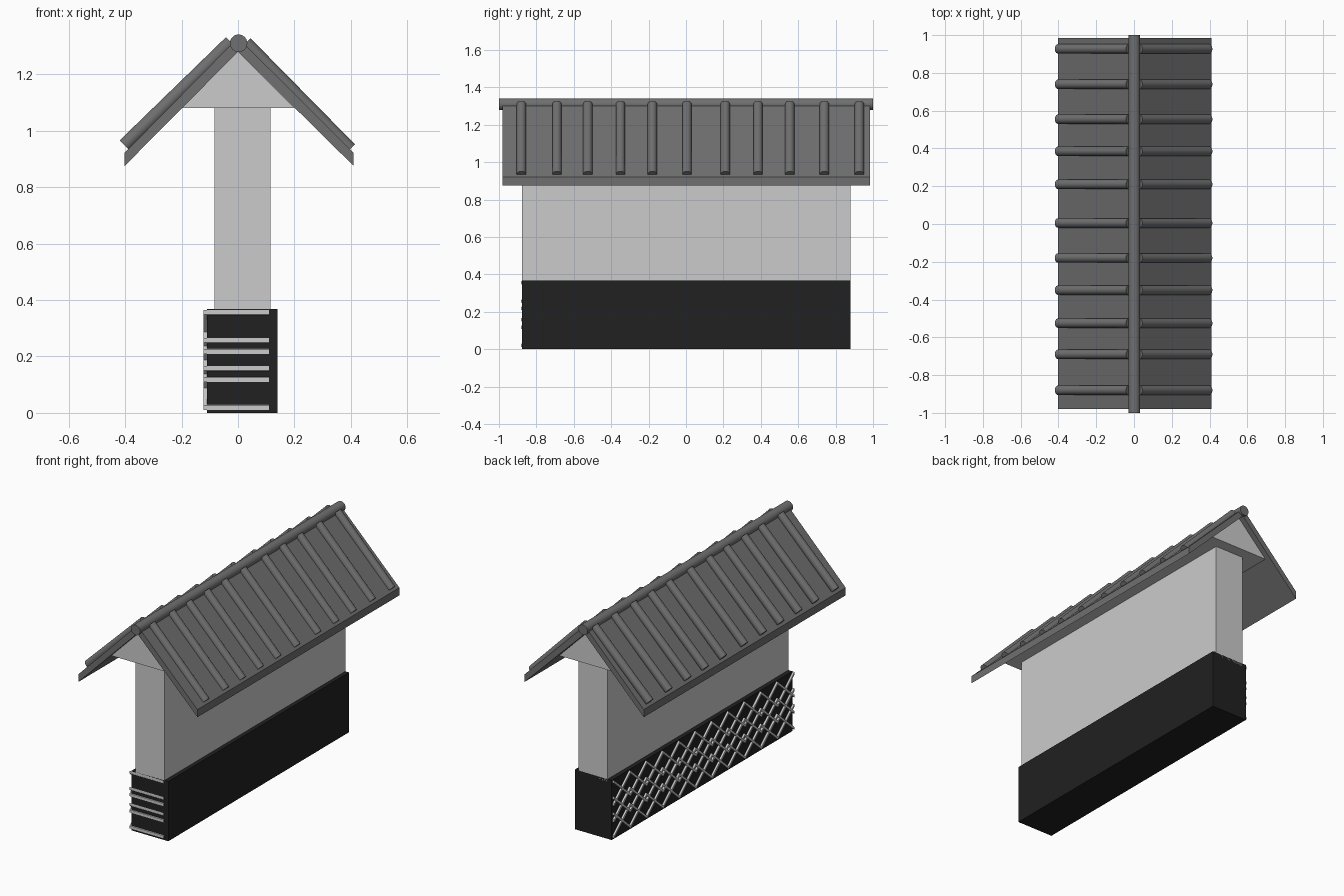
import bpy, bmesh
from mathutils import Vector

if "Cube" in bpy.data.objects:
    bpy.data.objects.remove(bpy.data.objects["Cube"])


def material(name, v):
    m = bpy.data.materials.new(name)
    m.diffuse_color = (v, v, v, 1)
    m.use_nodes = True
    m.node_tree.nodes["Principled BSDF"].inputs["Base Color"].default_value = m.diffuse_color
    return m


ROOF = material("roof_grey", 0.16)
BLACK = material("base_black", 0.015)


def finish(bm, name, mat=None):
    bmesh.ops.recalc_face_normals(bm, faces=bm.faces)
    me = bpy.data.meshes.new(name)
    bm.to_mesh(me)
    bm.free()
    ob = bpy.data.objects.new(name, me)
    bpy.context.collection.objects.link(ob)
    if mat:
        me.materials.append(mat)
    return ob


def add_prism(bm, pts, offset):
    """Extrude a closed polygon along an offset vector."""
    f = bm.faces.new([bm.verts.new(p) for p in pts])
    ext = bmesh.ops.extrude_face_region(bm, geom=[f])
    verts = [g for g in ext["geom"] if isinstance(g, bmesh.types.BMVert)]
    bmesh.ops.translate(bm, verts=verts, vec=offset)
    return bm


def xz_prism(name, profile, y0, y1, mat=None):
    bm = add_prism(bmesh.new(), [(x, y0, z) for x, z in profile], (0, y1 - y0, 0))
    return finish(bm, name, mat)


def rect(x0, x1, z0, z1):
    return [(x0, z0), (x1, z0), (x1, z1), (x0, z1)]


def rod(name, a, b, r, mat):
    a, b = Vector(a), Vector(b)
    d = b - a
    bpy.ops.mesh.primitive_cylinder_add(vertices=32, radius=r, depth=d.length,
                                        location=(a + b) / 2,
                                        rotation=d.to_track_quat('Z', 'Y').to_euler())
    ob = bpy.context.object
    ob.name = name
    ob.data.materials.append(mat)
    bpy.ops.object.shade_smooth_by_angle()
    return ob


# Base, wall and gable
xz_prism("wall_base", rect(-0.11, 0.14, 0, 0.368), -0.878, 0.88, BLACK)
xz_prism("wall", rect(-0.083, 0.115, 0.35, 1.09), -0.878, 0.88)
xz_prism("gable", [(-0.2, 1.08), (0.2, 1.08), (0, 1.28)], -0.95, 0.95)

# Roof: two sloped slabs meeting at the ridge
for side, ex in (("left", -0.402), ("right", 0.41)):
    xz_prism(f"roof_slab_{side}",
             [(0, 1.28), (ex, 0.875), (ex, 0.922), (0, 1.33)], -0.98, 0.985, ROOF)
rod("roof_ridge", (0.002, -1, 1.31), (0.002, 1, 1.31), 0.031, ROOF)

# Tile ribs running down both slopes
for i, y in enumerate((-0.88, -0.69, -0.525, -0.35, -0.18, 0.005,
                       0.21, 0.385, 0.555, 0.74, 0.927)):
    rod(f"rib_left_{i}", (-0.025, y, 1.314), (-0.402, y, 0.948), 0.025, ROOF)
    rod(f"rib_right_{i}", (0.027, y, 1.31), (0.397, y, 0.934), 0.025, ROOF)

# Lattice: three overlapping rows of crossed slats running through the base
bm = bmesh.new()
cells, y0, y1, t = 11, -0.881, 0.87, 0.008
step = (y1 - y0) / cells
for low in (0.019, 0.117, 0.217):
    high = low + 0.14
    for c in range(cells):
        ya, yb = y0 + c * step, y0 + (c + 1) * step
        for za, zb in ((low, high), (high, low)):
            add_prism(bm, [(-0.122, ya, za - t), (-0.122, yb, zb - t),
                           (-0.122, yb, zb + t), (-0.122, ya, za + t)], (0.232, 0, 0))
finish(bm, "lattice")
